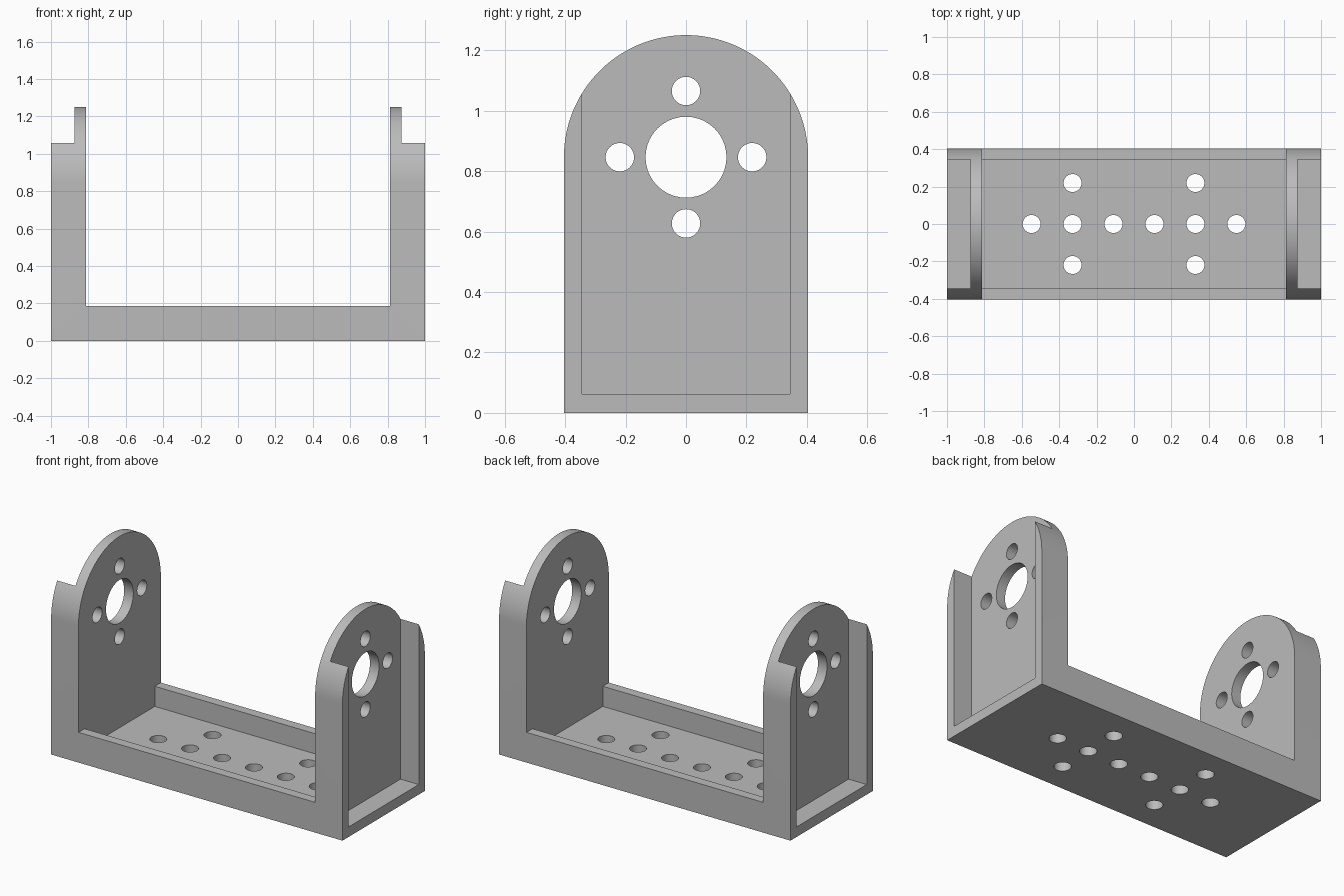
import bpy
import math
from mathutils import Matrix

if "Cube" in bpy.data.objects:
    bpy.data.objects.remove(bpy.data.objects["Cube"])

HALF_WIDTH = 0.404     # also the radius of the rounded top
PIVOT_Z = 0.846        # centre of the rounded top and of the big hole
WALL = 0.0625          # sheet thickness
INNER = HALF_WIDTH - WALL + 0.003
PLATE_IN, PLATE_OUT = 0.8125, 0.875
LIP_Z = 0.1875
PITCH = 0.219          # spacing of the screw holes

grey = bpy.data.materials.new("light grey")
grey.use_nodes = True
colour = (0.5, 0.5, 0.5, 1)
grey.diffuse_color = colour
grey.node_tree.nodes["Principled BSDF"].inputs["Base Color"].default_value = colour


def extruded_arch(name):
    """Rounded-top end profile swept along the whole length."""
    steps = 64
    outline = [(-HALF_WIDTH, 0), (HALF_WIDTH, 0)]
    for i in range(steps + 1):
        a = math.pi * i / steps
        outline.append((HALF_WIDTH * math.cos(a), PIVOT_Z + HALF_WIDTH * math.sin(a)))
    n = len(outline)
    verts = [(x, y, z) for x in (-1, 1) for y, z in outline]
    faces = [tuple(reversed(range(n))), tuple(range(n, 2 * n))]
    faces += [(i, (i + 1) % n, n + (i + 1) % n, n + i) for i in range(n)]
    mesh = bpy.data.meshes.new(name)
    mesh.from_pydata(verts, [], faces)
    obj = bpy.data.objects.new(name, mesh)
    bpy.context.collection.objects.link(obj)
    return obj


def cut(cutter):
    """Subtract a temporary cutter from the bracket and remove it."""
    cutter.hide_render = True
    mod = bracket.modifiers.new("cut", 'BOOLEAN')
    mod.operation = 'DIFFERENCE'
    mod.solver = 'EXACT'
    mod.object = cutter
    bpy.context.view_layer.objects.active = bracket
    bpy.ops.object.modifier_apply(modifier=mod.name)
    bpy.data.objects.remove(cutter)


def cut_box(x0, x1, half_y, z0):
    """Box open to the top, from z0 upward."""
    top = 2
    bpy.ops.mesh.primitive_cube_add(size=1)
    box = bpy.context.object
    box.data.transform(Matrix.Translation(((x0 + x1) / 2, 0, (z0 + top) / 2))
                       @ Matrix.Diagonal((x1 - x0, 2 * half_y, top - z0, 1)))
    cut(box)


def cut_hole(radius, location, depth, along_x=False):
    turn = (0, math.pi / 2, 0) if along_x else (0, 0, 0)
    bpy.ops.mesh.primitive_cylinder_add(vertices=40, radius=radius, depth=depth,
                                        location=location, rotation=turn)
    cut(bpy.context.object)


bracket = extruded_arch("bracket")
bracket.data.materials.append(grey)

# Open space between the end plates, then the shallow tray in the base
cut_box(-PLATE_IN, PLATE_IN, 1, LIP_Z)
cut_box(-PLATE_IN, PLATE_IN, INNER, WALL)

# Recesses outside the end plates, leaving the side flanges
cut_box(PLATE_OUT, 1.2, INNER, WALL)
cut_box(-1.2, -PLATE_OUT, INNER, WALL)

# Pivot hole and four screw holes through both end plates
cut_hole(0.134, (0, 0, PIVOT_Z), 3, True)
for dy, dz in ((1, 0), (-1, 0), (0, 1), (0, -1)):
    cut_hole(0.047, (0, dy * PITCH, PIVOT_Z + dz * PITCH), 3, True)

# Two cross-shaped groups of holes in the base
for side in (-1, 1):
    for dx, dy in ((0, 0), (1, 0), (-1, 0), (0, 1), (0, -1)):
        cut_hole(0.048, (side * 1.5 * PITCH + dx * PITCH, dy * PITCH, 0), 0.3)

bpy.ops.object.select_all(action='DESELECT')
bracket.select_set(True)
bpy.context.view_layer.objects.active = bracket
bpy.ops.object.shade_smooth_by_angle(angle=math.radians(30))
